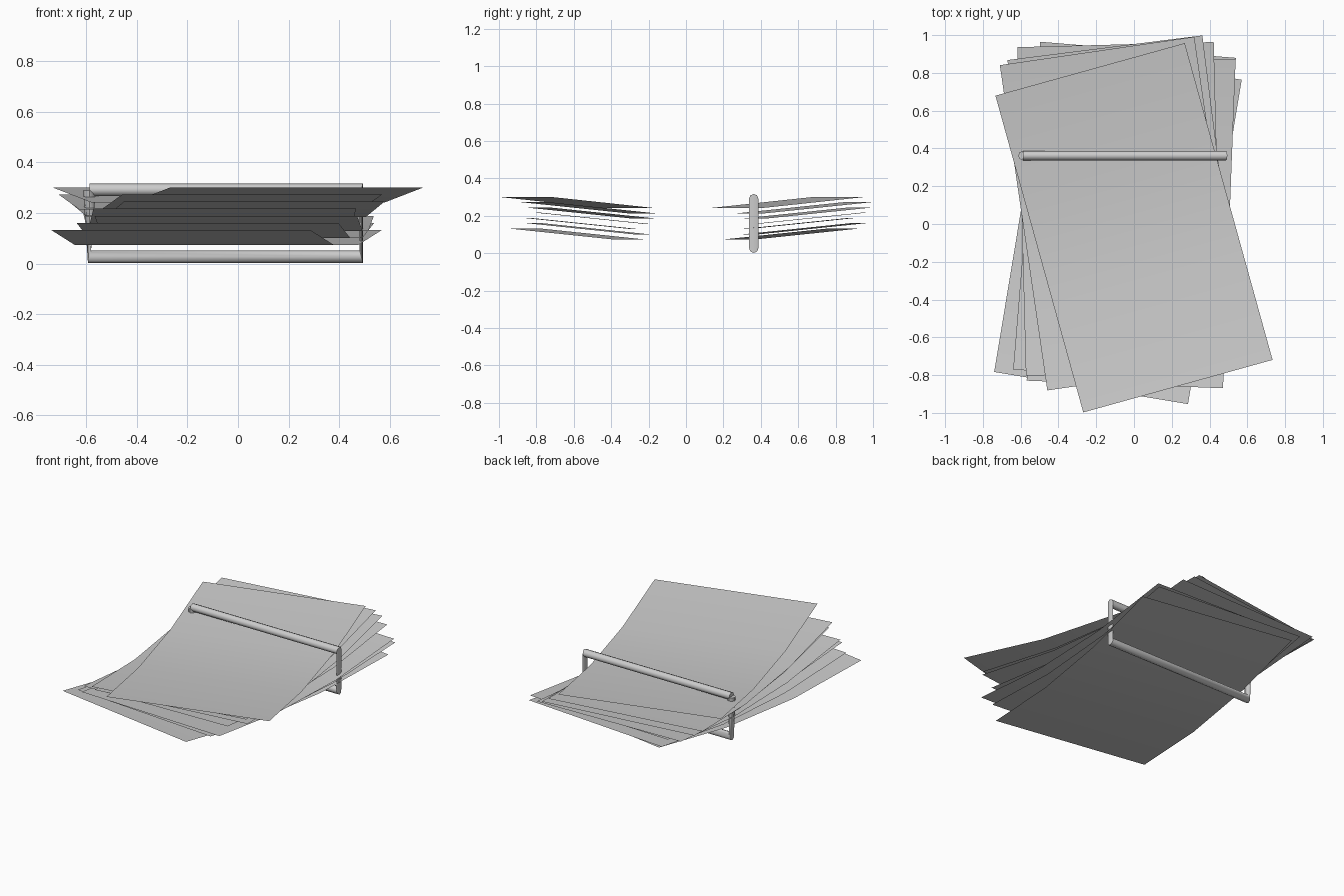
import bpy, bmesh, math
from mathutils import Vector

if "Cube" in bpy.data.objects:
    bpy.data.objects.remove(bpy.data.objects["Cube"])


def make_object(name, bm, smooth_angle):
    mesh = bpy.data.meshes.new(name)
    bm.to_mesh(mesh)
    bm.free()
    ob = bpy.data.objects.new(name, mesh)
    bpy.context.collection.objects.link(ob)
    bpy.ops.object.select_all(action='DESELECT')
    ob.select_set(True)
    bpy.context.view_layer.objects.active = ob
    bpy.ops.object.shade_smooth_by_angle(angle=math.radians(smooth_angle))
    return ob


# Paper sheets: flat middle third, outer thirds bent upwards
WIDTH, LENGTH, RISE = 1.04, 1.74, 0.06


def sheet(name, x, y, z, degrees):
    bm = bmesh.new()
    rows = []
    for v, lift in ((-0.5, RISE), (-1 / 6, 0), (1 / 6, 0), (0.5, RISE)):
        rows.append([bm.verts.new((u * WIDTH, v * LENGTH, lift)) for u in (-0.5, 0.5)])
    for a, b in zip(rows, rows[1:]):
        bm.faces.new((a[0], a[1], b[1], b[0]))
    ob = make_object(name, bm, 30)
    ob.location = (x, y, z)
    ob.rotation_euler.z = math.radians(degrees)


# Fanned stack, bottom to top: centre x, centre y, turn
stack = [(-0.085, -0.01, -9.4), (-0.05, 0.055, -4.7), (-0.015, 0.02, -2.2),
         (-0.075, 0.08, 1.5), (-0.045, 0.07, 7.2), (-0.07, 0.055, 8.3),
         (0.0, -0.02, 15.5)]
for i, (x, y, turn) in enumerate(stack):
    sheet(f"paper_sheet_{i + 1}", x, y, 0.073 + 0.028 * i, turn)

# Wire clip: one tube wrapped round the stack, pinched at the corners
SIDES, R, Y = 8, 0.025, 0.362
L, RT, LOW, HIGH = -0.588, 0.488, 0.027, 0.292
T = 0.25
# ring centre x, z and the outward axis of the ring in x, z
rings = [(L, 0.29, -1, 0), (L, LOW, -T, -1), (RT, LOW, T, -1),
         (RT, HIGH, T, 1), (L, HIGH, 0, 1)]
bm = bmesh.new()
loops = []
for cx, cz, ux, uz in rings:
    loop = []
    for k in range(SIDES):
        a = 2 * math.pi * k / SIDES
        u, w = R * math.cos(a), R * math.sin(a)
        loop.append(bm.verts.new(Vector((cx + u * ux, Y + w, cz + u * uz))))
    loops.append(loop)
for a, b in zip(loops, loops[1:]):
    for k in range(SIDES):
        n = (k + 1) % SIDES
        bm.faces.new((a[k], a[n], b[n], b[k]))
bm.faces.new(loops[0])
bm.faces.new(loops[-1])
bmesh.ops.recalc_face_normals(bm, faces=bm.faces)
make_object("wire_clip", bm, 60)
